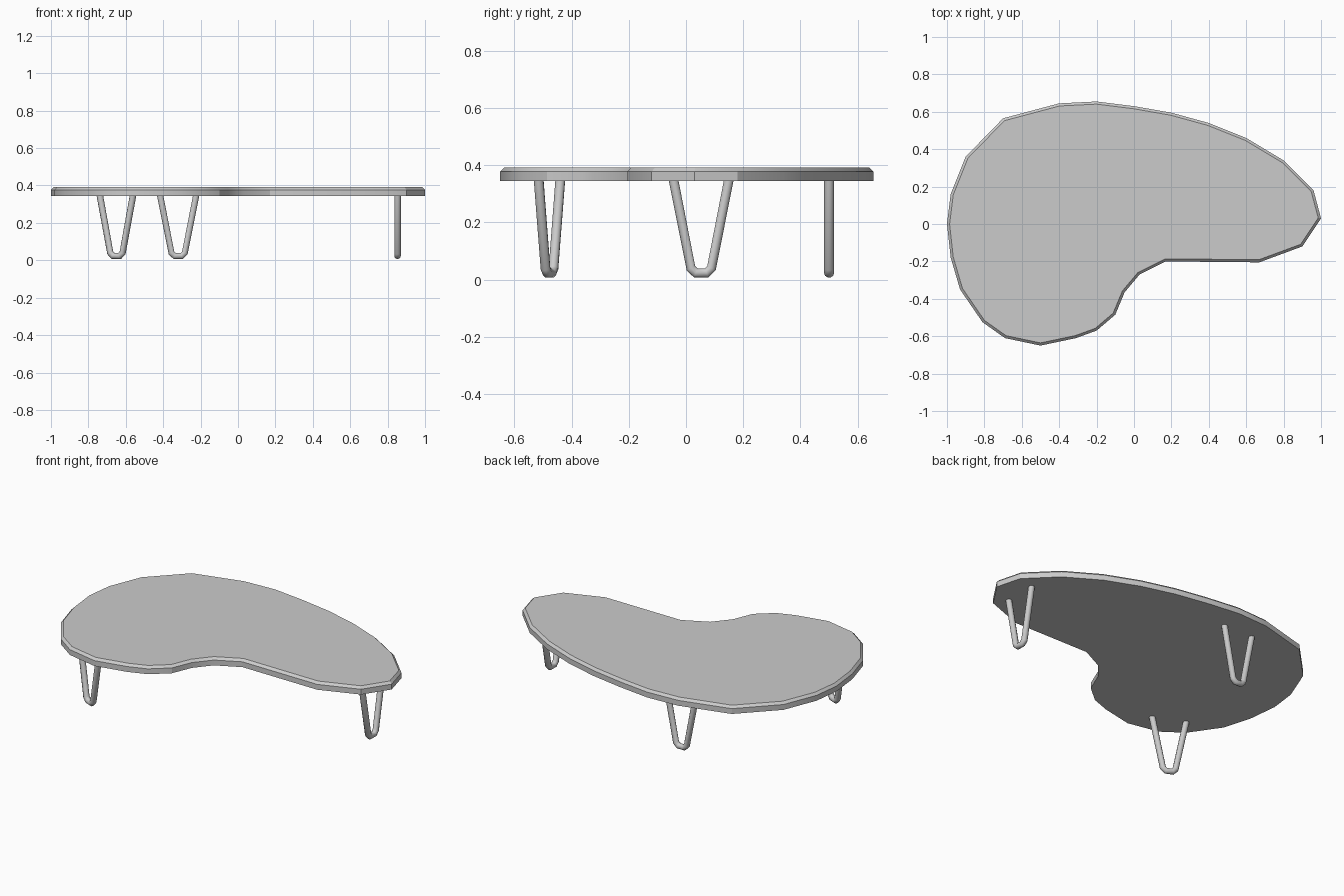
import bpy
import bmesh
import math
from mathutils import Matrix, Vector

default_cube = bpy.data.objects.get("Cube")
if default_cube:
    bpy.data.objects.remove(default_cube, do_unlink=True)


def make_material(name, color):
    material = bpy.data.materials.new(name)
    material.use_nodes = True
    material.diffuse_color = color
    material.node_tree.nodes["Principled BSDF"].inputs["Base Color"].default_value = color
    return material


def add_object(name, bm, material, smooth_degrees):
    bmesh.ops.recalc_face_normals(bm, faces=bm.faces[:])
    mesh = bpy.data.meshes.new(name)
    bm.to_mesh(mesh)
    bm.free()
    mesh.materials.append(material)
    obj = bpy.data.objects.new(name, mesh)
    bpy.context.collection.objects.link(obj)
    bpy.ops.object.select_all(action="DESELECT")
    obj.select_set(True)
    bpy.context.view_layer.objects.active = obj
    bpy.ops.object.shade_smooth_by_angle(angle=math.radians(smooth_degrees))
    return obj


gray = make_material("light gray", (0.6, 0.6, 0.6, 1))

# Kidney-shaped outline of the tabletop
OUTLINE = [
    (-1, 0), (-.98, .16), (-.9, .36), (-.7, .565), (-.4, .645), (-.2, .655),
    (0, .63), (.2, .595), (.4, .54), (.6, .46), (.8, .34), (.96, .18),
    (1, .03), (.9, -.12), (.67, -.205), (.17, -.2), (.03, -.27),
    (-.05, -.365), (-.1, -.485), (-.2, -.57), (-.31, -.61), (-.5, -.65),
    (-.69, -.61), (-.81, -.525), (-.93, -.35), (-.98, -.18),
]
UNDERSIDE, RIM, TOP = .345, .377, .391


def build_tabletop():
    bm = bmesh.new()
    bottom = bm.faces.new([bm.verts.new((x, y, UNDERSIDE)) for x, y in reversed(OUTLINE)])
    bottom.normal_update()
    # Straight side wall, keeping the underside closed
    result = bmesh.ops.extrude_face_region(bm, geom=[bottom], use_keep_orig=True)
    lid = next(item for item in result["geom"] if isinstance(item, bmesh.types.BMFace))
    for vert in lid.verts:
        vert.co.z = RIM
    bmesh.ops.recalc_face_normals(bm, faces=bm.faces[:])
    # Chamfered upper edge
    bmesh.ops.inset_region(bm, faces=[lid], thickness=.014, use_even_offset=True)
    for vert in lid.verts:
        vert.co.z = TOP
    return add_object("tabletop", bm, gray, 25)


def build_leg(name, location, degrees, radius=.0175, sides=10):
    # Bent rod: half of the V is listed and mirrored
    half = [(-.097, UNDERSIDE + .005), (-.036, .04), (-.019, .023)]
    path = [Vector((x, 0, z)) for x, z in half]
    path += [Vector((-p.x, 0, p.z)) for p in reversed(path)]
    bm = bmesh.new()
    rings = []
    for i, point in enumerate(path):
        before = (point - path[i - 1]).normalized() if i else None
        after = (path[i + 1] - point).normalized() if i + 1 < len(path) else None
        tangent = ((before or after) + (after or before)).normalized()
        side = Vector((0, 1, 0))
        across = tangent.cross(side)
        rings.append([
            bm.verts.new(point + radius * (math.cos(a) * side + math.sin(a) * across))
            for a in (math.tau * k / sides for k in range(sides))
        ])
    for lower, upper in zip(rings, rings[1:]):
        for k in range(sides):
            n = (k + 1) % sides
            bm.faces.new((lower[k], lower[n], upper[n], upper[k]))
    bm.faces.new(rings[0])
    bm.faces.new(rings[-1])
    placement = Matrix.Translation((*location, 0)) @ Matrix.Rotation(math.radians(degrees), 4, "Z")
    bmesh.ops.transform(bm, matrix=placement, verts=bm.verts[:])
    return add_object(name, bm, gray, 50)


build_tabletop()
build_leg("front_leg", (-.65, -.477), -23)
build_leg("back_leg", (-.32, .5), 0)
build_leg("left_leg", (.853, .053), 90)
